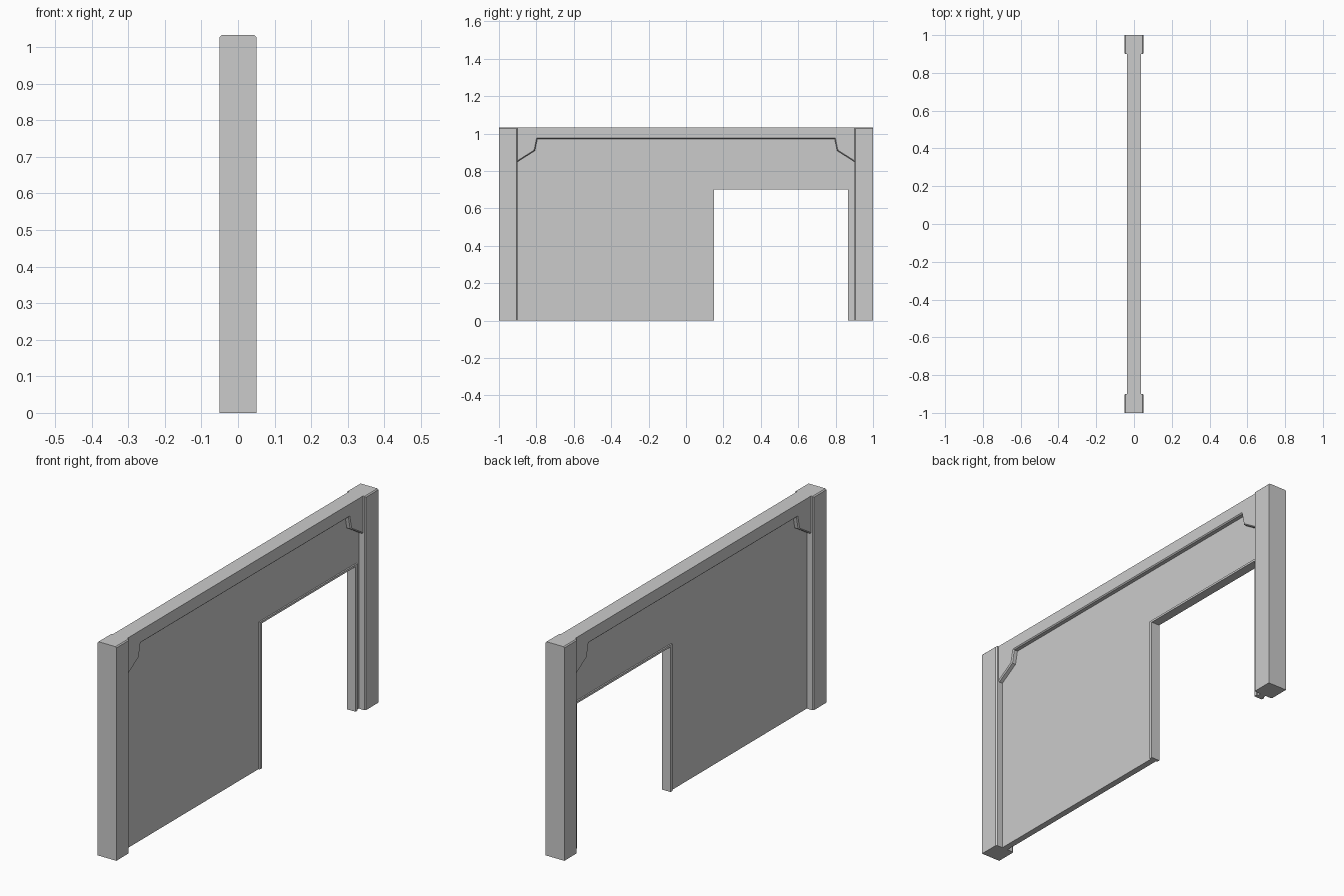
import bpy, bmesh

if "Cube" in bpy.data.objects:
    bpy.data.objects.remove(bpy.data.objects["Cube"])

TOP = 1.033


def slab(name, outline, half_x, bevel_if=None, bevel=0.005):
    """Extrude a (y, z) outline across x, then chamfer chosen edges."""
    bm = bmesh.new()
    face = bm.faces.new([bm.verts.new((-half_x, y, z)) for y, z in outline])
    new = bmesh.ops.extrude_face_region(bm, geom=[face])["geom"]
    verts = [v for v in new if isinstance(v, bmesh.types.BMVert)]
    bmesh.ops.translate(bm, verts=verts, vec=(2 * half_x, 0, 0))
    bmesh.ops.recalc_face_normals(bm, faces=bm.faces)
    if bevel_if:
        edges = [e for e in bm.edges
                 if abs(e.verts[0].co.x - e.verts[1].co.x) < 1e-6
                 and bevel_if(*[v.co for v in e.verts])]
        bmesh.ops.bevel(bm, geom=edges, offset=bevel, segments=1,
                        affect='EDGES', profile=0.5)
    mesh = bpy.data.meshes.new(name)
    bm.to_mesh(mesh)
    bm.free()
    obj = bpy.data.objects.new(name, mesh)
    bpy.context.collection.objects.link(obj)
    return obj


def is_top(a, b):
    return min(a.z, b.z) > TOP - 1e-4


def is_inner(a, b):
    return max(abs(a.y), abs(b.y)) < 0.95


# End posts, chamfered along the top and the inner corners
for side, name in ((-1, "left_post"), (1, "right_post")):
    outline = [(side * y, z) for y, z in
               ((0.90, 0), (1, 0), (1, TOP), (0.90, TOP))]
    slab(name, outline, 0.05, lambda a, b: is_top(a, b) or is_inner(a, b))

# Top beam with angled corner brackets
half = [(0.92, TOP), (0.92, 0.838), (0.90, 0.85), (0.808, 0.908), (0.795, 0.97)]
beam = half + [(-y, z) for y, z in reversed(half)]
slab("top_beam", beam, 0.038,
     lambda a, b: not (abs(a.y) > 0.915 and abs(b.y) > 0.915))

# Thin wall panel with the doorway left out
panel = [(-0.91, 0), (0.14, 0), (0.14, 0.705), (0.875, 0.705), (0.875, 0),
         (0.91, 0), (0.91, 1.0), (-0.91, 1.0)]
slab("wall_panel", panel, 0.015)

# Raised trim lining the doorway
trim = [(0.135, 0), (0.15, 0), (0.15, 0.70), (0.865, 0.70), (0.865, 0),
        (0.88, 0), (0.88, 0.71), (0.135, 0.71)]
slab("door_trim", trim, 0.022)
